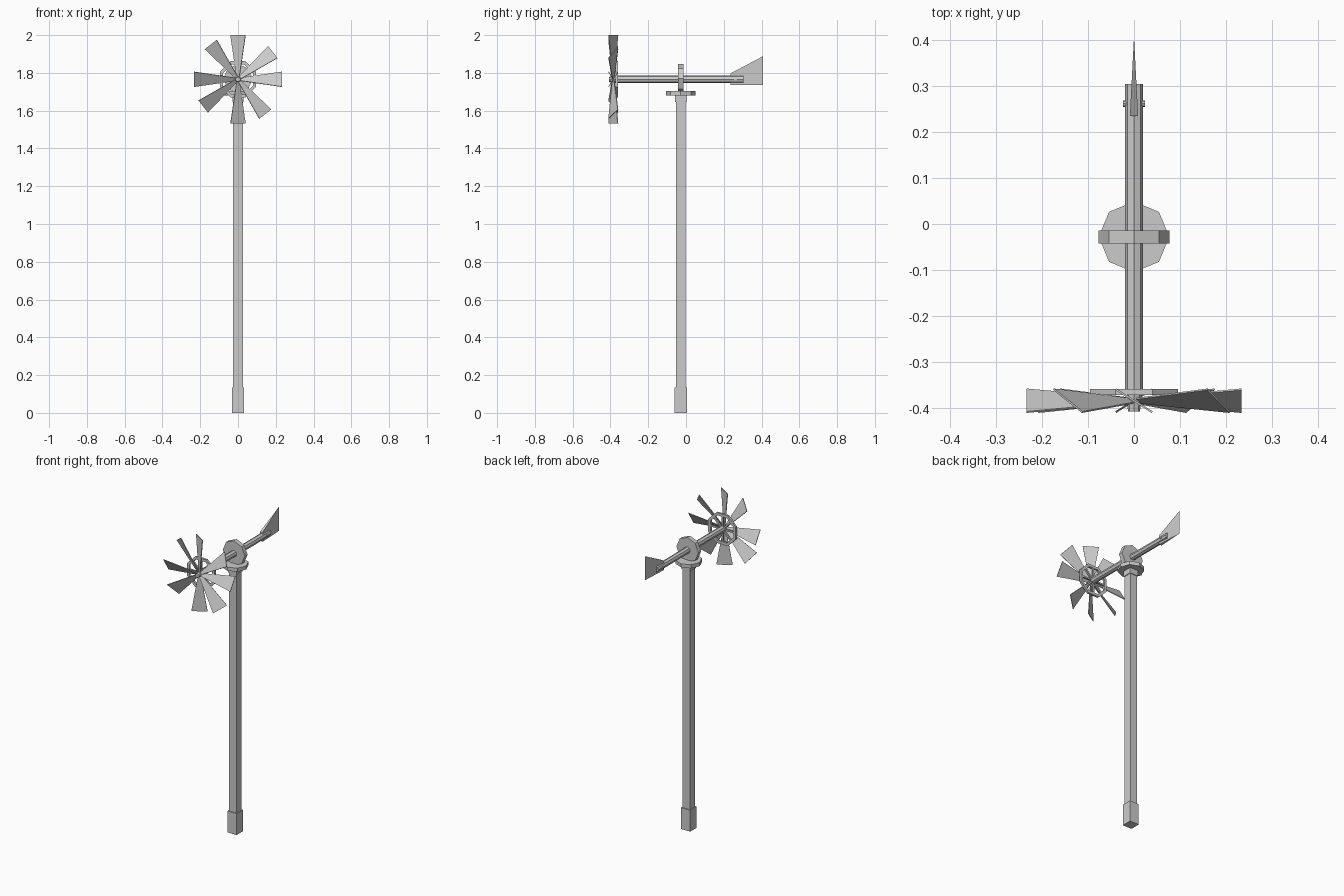
import bpy, bmesh
from math import sin, cos, pi, radians
from mathutils import Vector

if "Cube" in bpy.data.objects:
    bpy.data.objects.remove(bpy.data.objects["Cube"])

CY = -0.028          # pole centre
AZ = 1.766           # shaft height
Y = Vector((0, 1, 0))


def make(name, verts, faces):
    mesh = bpy.data.meshes.new(name)
    mesh.from_pydata([tuple(v) for v in verts], [], faces)
    bm = bmesh.new()
    bm.from_mesh(mesh)
    bmesh.ops.recalc_face_normals(bm, faces=bm.faces)
    bm.to_mesh(mesh)
    bm.free()
    ob = bpy.data.objects.new(name, mesh)
    bpy.context.collection.objects.link(ob)
    return ob


def loft(name, a, b):
    """Solid between two matching closed outlines."""
    n = len(a)
    sides = [(i, (i + 1) % n, n + (i + 1) % n, n + i) for i in range(n)]
    return make(name, a + b, sides + [tuple(range(n)), tuple(range(n, 2 * n))])


def circle(axis, pos, c, r, n=8, turn=0.0):
    """Polygon outline across an axis; c is the centre on the other two axes."""
    pts = []
    for i in range(n):
        t = 2 * pi * i / n + turn
        u, v = c[0] + r * cos(t), c[1] + r * sin(t)
        pts.append({'x': (pos, u, v), 'y': (u, pos, v), 'z': (u, v, pos)}[axis])
    return pts


def prism(name, axis, p0, p1, c, r, n=8, turn=0.0, r1=None):
    return loft(name, circle(axis, p0, c, r, n, turn),
                circle(axis, p1, c, r1 or r, n, turn))


def post(name, z0, z1, w):
    return prism(name, 'z', z0, z1, (0, CY), w / 2 ** 0.5, 4, pi / 4)


# Square pole with foot, collar and octagonal bearing
post("foot", 0, 0.135, 0.064)
post("pole", 0.1, 1.69, 0.051)
post("collar", 1.645, 1.685, 0.06)
prism("turntable", 'z', 1.68, 1.703, (0, CY), 0.077)
prism("bearing_disc", 'y', CY - 0.014, CY + 0.014, (0, AZ + 0.003), 0.077)

# Shaft, hub and tail pin
prism("shaft", 'y', -0.368, 0.305, (0, AZ), 0.02)
prism("hub", 'y', -0.408, -0.36, (0, AZ), 0.013, r1=0.019)
prism("tail_pin", 'x', -0.024, 0.024, (0.262, AZ), 0.007)

# Wedge-shaped tail vane, sharp at the rear edge
front = [(s * 0.009, 0.235, z) for s in (-1, 1) for z in (1.737, 1.797)]
rear = [(0, 0.408, 1.737), (0, 0.408, 1.888)]
make("tail_vane", front + rear,
     [(0, 1, 3, 2), (0, 4, 5, 1), (2, 3, 5, 4), (0, 2, 4), (1, 5, 3)])

# Octagonal ring behind the blades
n = 8
rings = [circle('y', y, (0, AZ), r, n, pi / 8)
         for y, r in ((-0.372, 0.104), (-0.359, 0.104), (-0.359, 0.086), (-0.372, 0.086))]
make("rotor_ring", sum(rings, []),
     [(k * n + i, k * n + (i + 1) % n,
       (k + 1) % 4 * n + (i + 1) % n, (k + 1) % 4 * n + i)
      for k in range(4) for i in range(n)])


def frame(deg):
    a = radians(deg)
    return Vector((cos(a), 0, sin(a))), Vector((-sin(a), 0, cos(a)))


# Pitched tapering blades and straight ring spokes
PITCH = radians(32)
for k in range(8):
    deg = 45 * k - (7 if k % 2 else 0)
    rad, tan = frame(deg)
    chord = tan * cos(PITCH) + Y * sin(PITCH)
    thick = tan * sin(PITCH) - Y * cos(PITCH)
    mid = Vector((0, -0.385, AZ))

    def section(r, w, t=0.002):
        return [mid + rad * r + chord * (i * w) + thick * (j * t)
                for i, j in ((-1, -1), (1, -1), (1, 1), (-1, 1))]
    loft(f"blade_{k + 1}", section(0.012, 0.009), section(0.234, 0.047))

    rad, tan = frame(45 * k)
    base = Vector((0, -0.3655, AZ))
    ends = [[base + rad * r + tan * (i * 0.005) + Y * (j * 0.005)
             for i, j in ((-1, -1), (1, -1), (1, 1), (-1, 1))] for r in (0.01, 0.09)]
    loft(f"spoke_{k + 1}", *ends)
